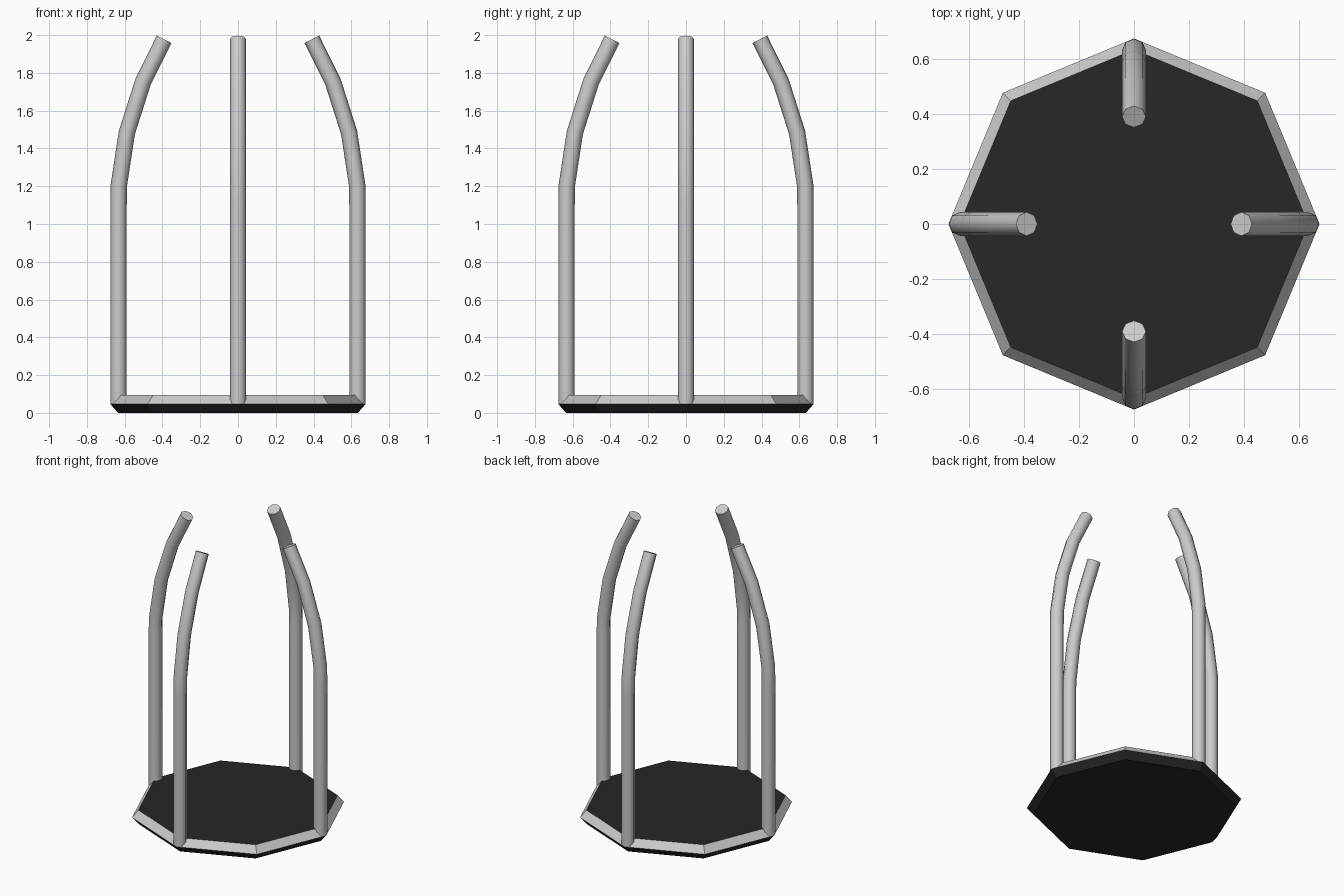
import bpy, bmesh
from math import cos, sin, pi
from mathutils import Vector, Matrix

if "Cube" in bpy.data.objects:
    bpy.data.objects.remove(bpy.data.objects["Cube"])

SIDES = 8
R_OUT, R_IN = 0.676, 0.635      # base corner radii
Z_MID, Z_TOP = 0.047, 0.095     # base heights
R_TUBE = 0.0435

black = bpy.data.materials.new("black")
black.diffuse_color = (0.02, 0.02, 0.02, 1)
black.use_nodes = True
black.node_tree.nodes["Principled BSDF"].inputs["Base Color"].default_value = black.diffuse_color


def finish(name, bm, material=None):
    bmesh.ops.recalc_face_normals(bm, faces=bm.faces)
    mesh = bpy.data.meshes.new(name)
    bm.to_mesh(mesh)
    bm.free()
    obj = bpy.data.objects.new(name, mesh)
    bpy.context.collection.objects.link(obj)
    if material:
        mesh.materials.append(material)
    return obj


def octagon(bm, r, z):
    return [bm.verts.new((r * cos(2 * pi * i / SIDES), r * sin(2 * pi * i / SIDES), z))
            for i in range(SIDES)]


def bridge(bm, a, b, smooth=False):
    for i in range(len(a)):
        j = (i + 1) % len(a)
        bm.faces.new((a[i], a[j], b[j], b[i])).smooth = smooth


# Black lower tray: bottom and lower chamfer
bm = bmesh.new()
low, mid = octagon(bm, R_IN, 0), octagon(bm, R_OUT, Z_MID)
bm.faces.new(low[::-1])
bridge(bm, low, mid)
finish("base_underside", bm, black)

# Grey upper chamfer
bm = bmesh.new()
bridge(bm, octagon(bm, R_OUT, Z_MID), octagon(bm, R_IN, Z_TOP))
finish("base_rim", bm)

# Black top panel
bm = bmesh.new()
bm.faces.new(octagon(bm, R_IN, Z_TOP))
finish("base_top", bm, black)

# Four posts bending inwards, given as (radius from centre, height)
path = [Vector((x, 0, z)) for x, z in
        [(0.6325, Z_MID), (0.6325, 1.1), (0.631, 1.205), (0.588, 1.485),
         (0.503, 1.752), (0.391, 1.978)]]


def post(name, angle):
    bm = bmesh.new()
    rings = []
    for k, p in enumerate(path):
        before = (p - path[k - 1]).normalized() if k else Vector((0, 0, 1))
        after = (path[k + 1] - p).normalized() if k < len(path) - 1 else before
        t = (before + after).normalized()
        side = Vector((t.z, 0, -t.x))
        rings.append([bm.verts.new(p + R_TUBE * (side * cos(2 * pi * i / SIDES)
                      + Vector((0, 1, 0)) * sin(2 * pi * i / SIDES)))
                      for i in range(SIDES)])
    for a, b in zip(rings, rings[1:]):
        bridge(bm, a, b, True)
    for ring in (rings[0], rings[-1]):
        cap = bm.faces.new(ring)
        for e in cap.edges:
            e.smooth = False
    bm.transform(Matrix.Rotation(angle, 4, 'Z'))
    finish(name, bm)


for i, name in enumerate(("right_post", "back_post", "left_post", "front_post")):
    post(name, i * pi / 2)
